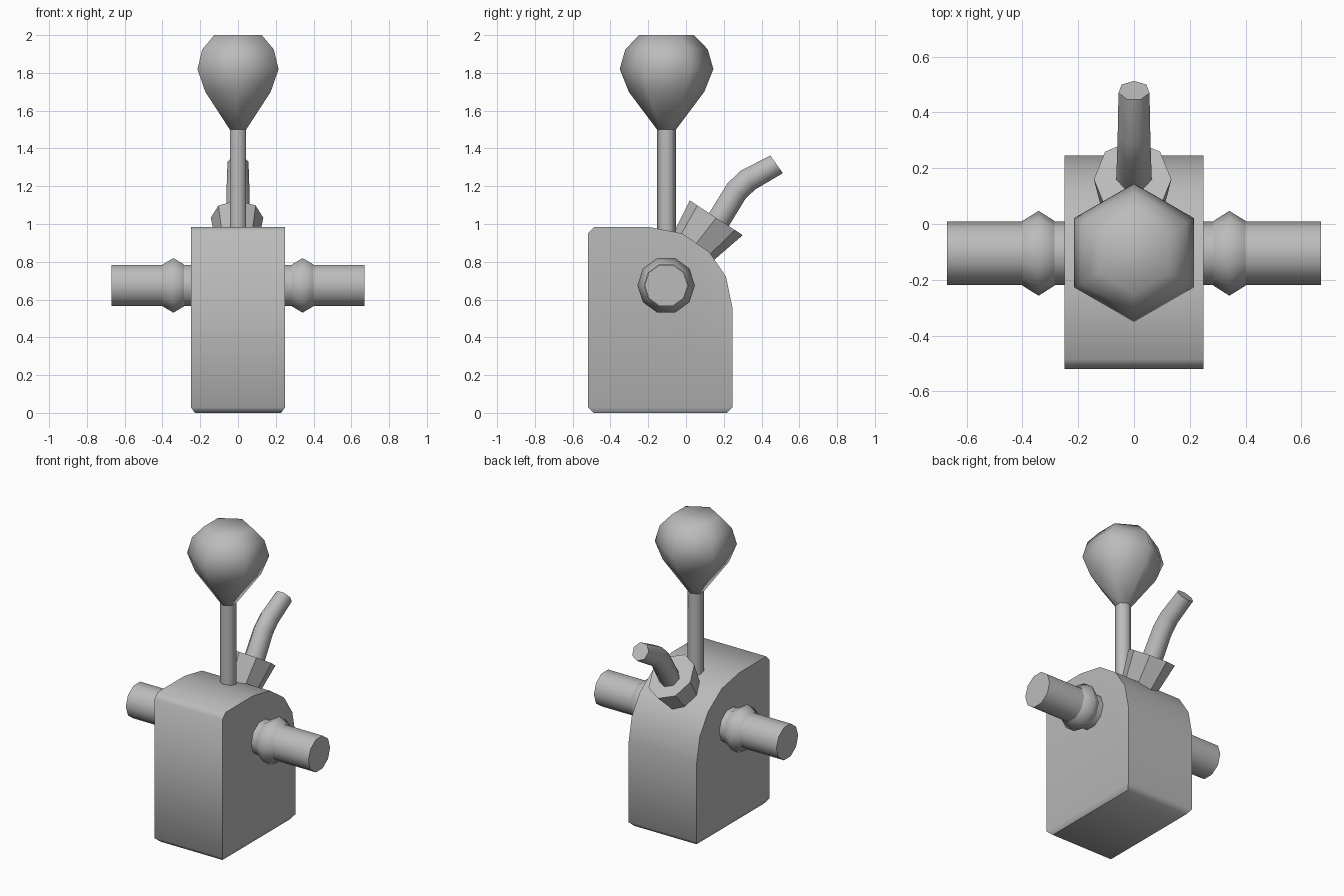
import bpy, bmesh, math
from math import pi, sin, cos
from mathutils import Matrix, Vector

cube = bpy.data.objects.get("Cube")
if cube:
    bpy.data.objects.remove(cube, do_unlink=True)

grey = bpy.data.materials.new("plain grey")
grey.use_nodes = True
colour = (0.5, 0.5, 0.5, 1)
grey.diffuse_color = colour
grey.node_tree.nodes["Principled BSDF"].inputs["Base Color"].default_value = colour


def finish(bm, name, angle):
    """Turn a bmesh into an object, smooth below the given angle."""
    bmesh.ops.recalc_face_normals(bm, faces=bm.faces[:])
    mesh = bpy.data.meshes.new(name)
    bm.to_mesh(mesh)
    bm.free()
    mesh.materials.append(grey)
    obj = bpy.data.objects.new(name, mesh)
    bpy.context.collection.objects.link(obj)
    if angle:
        bpy.ops.object.select_all(action='DESELECT')
        obj.select_set(True)
        bpy.context.view_layer.objects.active = obj
        bpy.ops.object.shade_smooth_by_angle(angle=math.radians(angle))
    return obj


def loft(name, rings, sides, u_axis, v_axis, angle, caps=True):
    """Join polygon rings given as (centre, u radius, v radius, tilt about x)."""
    bm = bmesh.new()
    loops = []
    for centre, ru, rv, tilt in rings:
        turn = Matrix.Rotation(tilt, 3, 'X')
        u, v = turn @ Vector(u_axis), turn @ Vector(v_axis)
        loops.append([bm.verts.new(Vector(centre) + u * ru * cos(2 * pi * i / sides)
                                   + v * rv * sin(2 * pi * i / sides))
                      for i in range(sides)])
    for a, b in zip(loops, loops[1:]):
        for i in range(sides):
            j = (i + 1) % sides
            bm.faces.new((a[i], a[j], b[j], b[i]))
    if caps:
        bm.faces.new(loops[0])
        bm.faces.new(loops[-1])
    return finish(bm, name, angle)


X, Y = (1, 0, 0), (0, 1, 0)
Z = (0, 0, 1)

# Body: side profile with a rounded back shoulder, extruded across x
profile = [(-0.52, 0.03), (-0.52, 0.95), (-0.485, 0.985), (-0.2, 0.985),
           (-0.02, 0.95), (0.125, 0.85), (0.212, 0.72), (0.245, 0.56),
           (0.245, 0.03), (0.215, 0), (-0.488, 0)]
bm = bmesh.new()
sides = [[bm.verts.new((s * (0.25 if z > 0 else 0.228), y, z)) for y, z in profile]
         for s in (-1, 1)]
count = len(profile)
for i in range(count):
    j = (i + 1) % count
    bm.faces.new((sides[0][i], sides[0][j], sides[1][j], sides[1][i]))
for s in sides:
    bm.faces.new(s[:9])
    bm.faces.new((s[0], s[8], s[9], s[10]))
finish(bm, "body", 50)

# Side pipes with a pointed ring around each
for side, label in ((1, "left"), (-1, "right")):
    def at(x, r):
        return ((side * x, -0.105, 0.675), r, r, 0)
    loft(label + "_pipe", [at(0.23, 0.114), at(0.67, 0.114)], 10, Y, Z, 50)
    loft(label + "_ring", [at(0.285, 0.116), at(0.342, 0.152), at(0.4, 0.116)],
         10, Y, Z, 75, caps=False)

# Upright rod and its hexagonal knob
def level(z, r):
    return ((0, -0.103, z), r, r, 0)

loft("rod", [level(0.9, 0.05), level(1.51, 0.05)], 6, Y, X, 65)
loft("knob", [level(1.5, 0.05), level(1.7, 0.2), level(1.82, 0.248),
              level(1.925, 0.218), level(2, 0.145)], 6, Y, X, 70)

# Tilted collar on the shoulder
loft("collar", [((-0.005, 0.01, 0.84), 0.118, 0.1, -0.58),
                ((-0.005, 0.16, 1.033), 0.168, 0.139, -0.58)], 8, Y, X, 0)

# Bent lever rising out of the collar
loft("lever", [((0, 0.155, 0.998), 0.066, 0.066, -0.54),
               ((0, 0.265, 1.177), 0.066, 0.062, -0.72),
               ((0, 0.327, 1.236), 0.066, 0.06, -0.93),
               ((0, 0.478, 1.318), 0.06, 0.057, -0.95)], 7, Y, X, 65)
